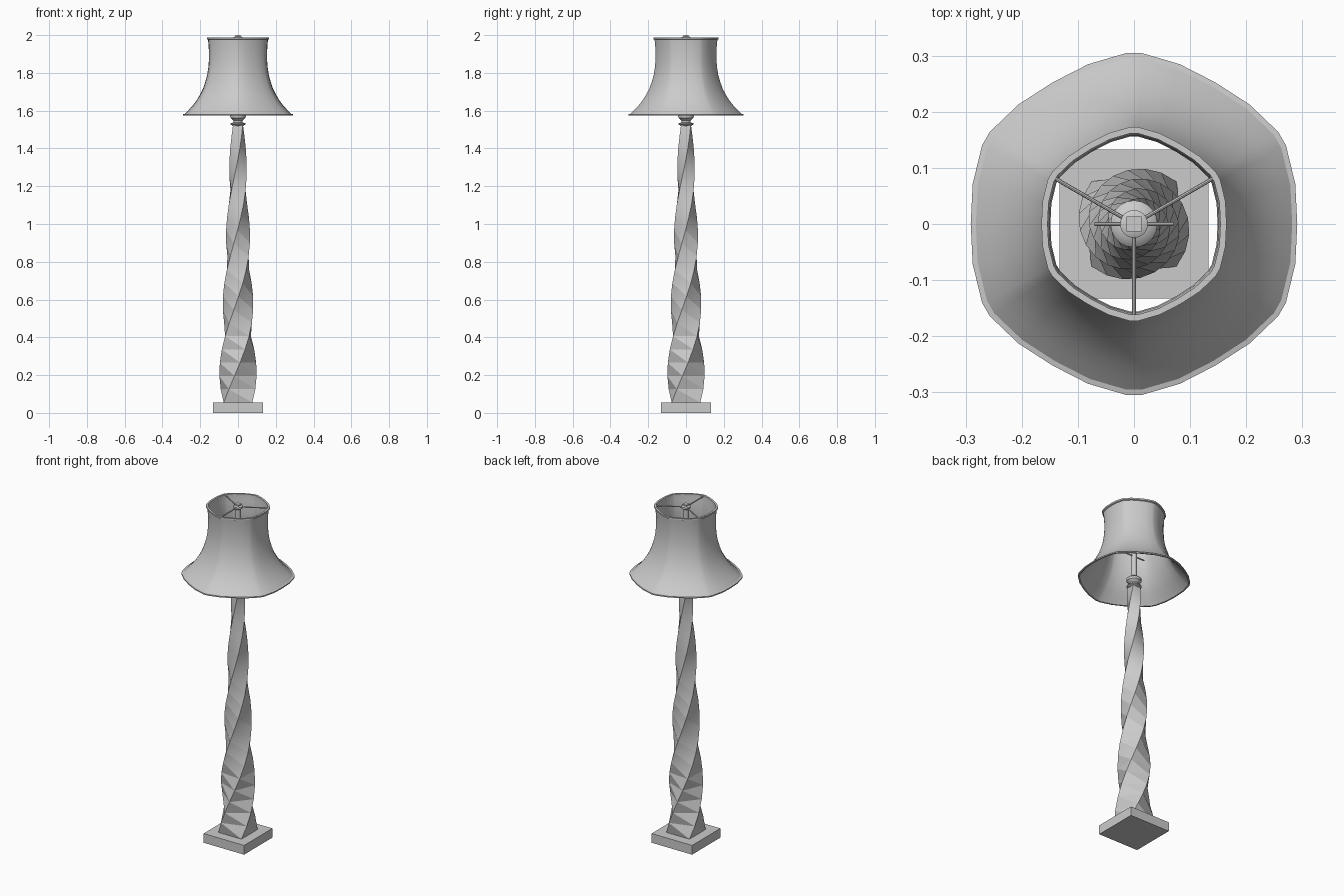
import bpy
import bmesh
import math
from mathutils import Vector

if "Cube" in bpy.data.objects:
    bpy.data.objects.remove(bpy.data.objects["Cube"], do_unlink=True)

# Single plain finish
GREY = (0.6, 0.6, 0.6, 1.0)
grey = bpy.data.materials.new("light grey")
grey.use_nodes = True
grey.diffuse_color = GREY
grey.node_tree.nodes["Principled BSDF"].inputs["Base Color"].default_value = GREY


def finish(name, bm, smooth=None):
    """Turn a bmesh into a named object, optionally smooth by angle."""
    bmesh.ops.recalc_face_normals(bm, faces=bm.faces)
    mesh = bpy.data.meshes.new(name)
    bm.to_mesh(mesh)
    bm.free()
    mesh.materials.append(grey)
    obj = bpy.data.objects.new(name, mesh)
    bpy.context.collection.objects.link(obj)
    if smooth:
        bpy.ops.object.select_all(action="DESELECT")
        obj.select_set(True)
        bpy.context.view_layer.objects.active = obj
        bpy.ops.object.shade_smooth_by_angle(angle=math.radians(smooth))
    return obj


def box(name, size, centre):
    bm = bmesh.new()
    bmesh.ops.create_cube(bm, size=1)
    bmesh.ops.scale(bm, vec=size, verts=bm.verts)
    bmesh.ops.translate(bm, vec=centre, verts=bm.verts)
    return finish(name, bm)


def rod(name, start, end, radius, sides=8):
    """Round bar between two points."""
    start, end = Vector(start), Vector(end)
    axis = end - start
    bm = bmesh.new()
    bmesh.ops.create_cone(bm, cap_ends=True, segments=sides, radius1=radius,
                          radius2=radius, depth=axis.length)
    bmesh.ops.rotate(bm, verts=bm.verts, matrix=axis.to_track_quat("Z", "Y").to_matrix())
    bmesh.ops.translate(bm, vec=(start + end) / 2, verts=bm.verts)
    return finish(name, bm, 40)


def rings(bm, profile, outline):
    """One ring of vertices per (radius, height), outline = (angle, factor)."""
    return [[bm.verts.new((r * f * math.cos(a), r * f * math.sin(a), z))
             for a, f in outline] for r, z in profile]


def bridge(bm, low, high):
    n = len(low)
    for i in range(n):
        j = (i + 1) % n
        bm.faces.new((low[i], low[j], high[j], high[i]))


def lathe(name, profile, sides):
    bm = bmesh.new()
    circle = [(2 * math.pi * i / sides, 1) for i in range(sides)]
    loops = rings(bm, profile, circle)
    for low, high in zip(loops, loops[1:]):
        bridge(bm, low, high)
    bm.faces.new(loops[0])
    bm.faces.new(loops[-1])
    return finish(name, bm, 35)


# Square foot
box("base_plate", (0.266, 0.266, 0.055), (0, 0, 0.0275))

# Twisted, tapering square column: one full turn, folded facets
STEPS, Z0, Z1 = 21, 0.055, 1.53
bm = bmesh.new()
levels = []
for s in range(STEPS + 1):
    t = s / STEPS
    radius = 0.107 + (0.036 - 0.107) * t
    turn = 2 * math.pi * t + math.pi / 4
    levels.append([bm.verts.new((radius * math.cos(turn + k * math.pi / 2),
                                 radius * math.sin(turn + k * math.pi / 2),
                                 Z0 + (Z1 - Z0) * t)) for k in range(4)])
for low, high in zip(levels, levels[1:]):
    for i in range(4):
        j = (i + 1) % 4
        bm.faces.new((low[i], low[j], high[i]))
        bm.faces.new((low[j], high[j], high[i]))
bm.faces.new(levels[0])
bm.faces.new(levels[-1])
finish("twisted_column", bm, 25)

# Collar and cup on top of the column
lathe("collar_cup", [(0.028, 1.52), (0.040, 1.527), (0.040, 1.533), (0.023, 1.538),
                     (0.024, 1.548), (0.040, 1.562), (0.042, 1.575), (0.034, 1.583),
                     (0.018, 1.588)], 20)

# Inner stem, cross bar and top hub
rod("inner_stem", (0, 0, 1.58), (0, 0, 1.985), 0.016, 16)
rod("cross_bar", (-0.07, 0, 1.72), (0.07, 0, 1.72), 0.004)
lathe("top_hub", [(0.018, 1.972), (0.025, 1.977), (0.025, 1.988), (0.018, 1.992)], 16)
box("finial", (0.026, 0.026, 0.010), (0, 0, 1.995))

# Spider arms from the hub to the shade's top ring
for name, deg in (("right", 150), ("left", 30), ("front", 270)):
    a = math.radians(deg)
    rod("spider_arm_" + name, (0, 0, 1.982),
        (0.162 * math.cos(a), 0.162 * math.sin(a), 1.982), 0.0035)

# Six-sided bell shade with clipped corners and bowed sides
outline = []
for k in range(6):
    corner = 30 + 60 * k
    outline += [(math.radians(corner - 2.6), 1.048), (math.radians(corner + 2.6), 1.048),
                (math.radians(corner + 16), 1.018), (math.radians(corner + 30), 1.0),
                (math.radians(corner + 44), 1.018)]
outer = [(0.262, 1.603), (0.240, 1.627), (0.219, 1.655), (0.201, 1.685), (0.186, 1.715),
         (0.174, 1.75), (0.163, 1.79), (0.157, 1.83), (0.154, 1.87), (0.154, 1.91),
         (0.156, 1.95), (0.159, 1.976)]
inner = [(r - 0.005, z) for r, z in reversed(outer)]
lip_bottom = [(0.283, 1.574), (0.291, 1.574), (0.291, 1.581), (0.282, 1.583)]
lip_top = [(0.165, 1.979), (0.165, 1.988), (0.154, 1.988), (0.154, 1.979)]
bm = bmesh.new()
loops = rings(bm, lip_bottom + outer + lip_top + inner, outline)
for low, high in zip(loops, loops[1:] + loops[:1]):
    bridge(bm, low, high)
finish("lamp_shade", bm, 30)
